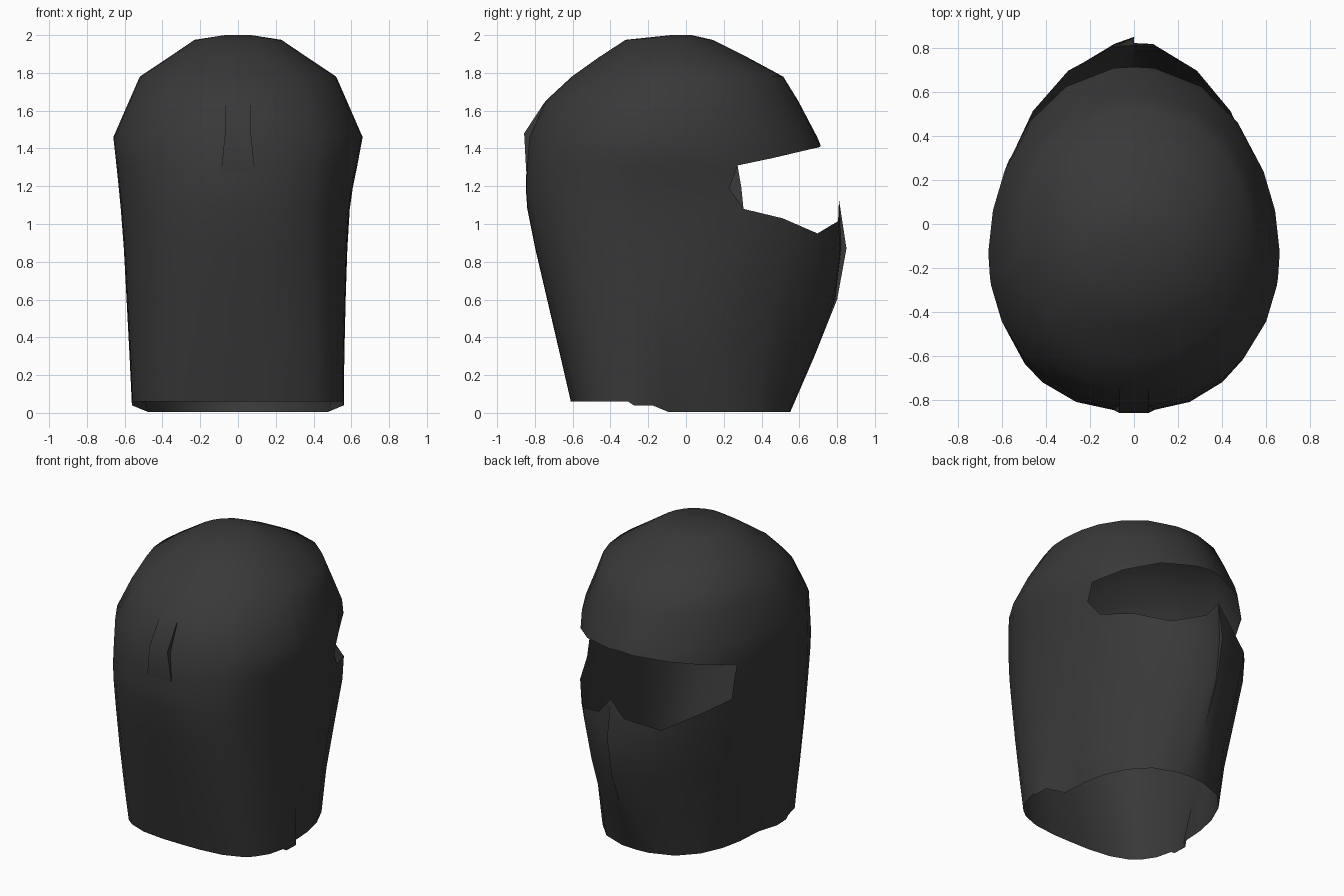
import bpy, bmesh, math

if "Cube" in bpy.data.objects:
    bpy.data.objects.remove(bpy.data.objects["Cube"])

dark = bpy.data.materials.new("matte charcoal")
dark.diffuse_color = (0.04, 0.04, 0.04, 1)
dark.use_nodes = True
dark.node_tree.nodes["Principled BSDF"].inputs["Base Color"].default_value = dark.diffuse_color

# Shell sections: height, half width front, half width back, front y, back y, widest y,
# squareness front, squareness back, front ridge, widening of the left side
SECTIONS = [
    (0.00, 0.475, 0.56, 0.55, -0.596, -0.14, 0.80, 0.62, 0.00, 1.00),
    (0.30, 0.553, 0.563, 0.68, -0.665, -0.14, 1.12, 0.65, 0.00, 1.02),
    (0.60, 0.57, 0.57, 0.78, -0.735, -0.14, 1.10, 0.70, 0.02, 1.035),
    (0.90, 0.58, 0.58, 0.805, -0.805, -0.14, 0.95, 0.77, 0.05, 1.045),
    (1.13, 0.595, 0.595, 0.785, -0.85, -0.14, 0.93, 0.83, 0.025, 1.05),
    (1.30, 0.63, 0.63, 0.76, -0.845, -0.14, 0.98, 0.90, 0.00, 1.02),
    (1.46, 0.66, 0.66, 0.695, -0.83, -0.14, 1.0, 0.96, 0.00, 1.00),
    (1.65, 0.577, 0.577, 0.595, -0.745, -0.11, 0.95, 0.95, 0.00, 1.00),
    (1.78, 0.52, 0.52, 0.515, -0.605, -0.06, 0.91, 0.93, 0.00, 1.00),
    (1.88, 0.37, 0.37, 0.33, -0.465, -0.07, 0.92, 0.93, 0.00, 1.00),
    (1.975, 0.23, 0.23, 0.14, -0.32, -0.09, 1.0, 1.0, 0.00, 1.00),
    (2.00, 0.07, 0.07, 0.03, -0.08, -0.03, 1.0, 1.0, 0.00, 1.00),
]


def lerp_table(table, v):
    """Linear lookup in rows sorted by their first value."""
    if v <= table[0][0]:
        return table[0][1:]
    for a, b in zip(table, table[1:]):
        if v <= b[0]:
            f = (v - a[0]) / (b[0] - a[0])
            return [p + (q - p) * f for p, q in zip(a[1:], b[1:])]
    return table[-1][1:]


# Edges of the eye opening: angle from the front, height
OPEN_END = 63
LOWER = [(0, 1.13), (8, 1.015), (28, 0.95), (47, 1.03), (OPEN_END, 1.08)]
UPPER = [(0, 1.415), (28, 1.388), (47, 1.35), (OPEN_END, 1.31)]


def bottom_z(t):
    # stepped lower rim
    return 0.005 if t <= 88 else 0.04 if t <= 98 else 0.06


def row_heights(t):
    lo, up = lerp_table(LOWER, t)[0], lerp_table(UPPER, t)[0]
    return [bottom_z(t), 0.3, 0.6, 0.87, lo, 1.19, up,
            1.46, 1.65, 1.78, 1.88, 1.975, 2.0]


def shell_point(t, side, z, recess):
    af, ab, yf, yb, yw, pf, pb, ridge, left = lerp_table(SECTIONS, z)
    s, c = math.sin(math.radians(t)), math.cos(math.radians(t))
    if t in (0, 180):
        s = 0.0
    front = c > 0
    a, p = (af, pf) if front else (ab, pb)
    x = side * a * abs(s) ** p * (left if side < 0 else 1)
    y = yw + math.copysign(abs(c) ** p, c) * ((yf - yw) if front else (yw - yb))
    y += ridge * (1 if t == 0 else 0.5 if t == 8 else 0)
    if recess and z < 1.1:
        y -= 0.6 * ridge          # one side of the chin seam sits lower
    return x, y, z


def finish(bm, name):
    me = bpy.data.meshes.new(name)
    bm.to_mesh(me)
    bm.free()
    ob = bpy.data.objects.new(name, me)
    bpy.context.collection.objects.link(ob)
    me.materials.append(dark)
    bpy.ops.object.select_all(action='DESELECT')
    ob.select_set(True)
    bpy.context.view_layer.objects.active = ob
    bpy.ops.object.shade_smooth_by_angle(angle=math.radians(45))
    return ob


# Helmet shell: columns run once around, with a doubled seam column at the front
half = [0, 8, 28, 47, OPEN_END, 76, 88, 91, 98, 101, 115, 131, 142, 159, 174, 180]
columns = [(t, 1, t == 0) for t in half] + [(t, -1, False) for t in half[-2::-1]]

bm = bmesh.new()
grid = []
for t, side, recess in columns:
    col = []
    for r, z in enumerate(row_heights(t)):
        # the opening ends in a point on one side
        tt = 67.5 if (r == 5 and t == OPEN_END and side > 0) else t
        col.append(bm.verts.new(shell_point(tt, side, z, recess)))
    grid.append(col)

n = len(grid)
for i in range(n):
    j = (i + 1) % n
    in_front = max(columns[i][0], columns[j][0]) <= OPEN_END
    for r in range(len(grid[0]) - 1):
        if in_front and r in (4, 5):
            continue              # eye opening
        bm.faces.new((grid[i][r], grid[j][r], grid[j][r + 1], grid[i][r + 1]))
bm.faces.new([c[-1] for c in grid])
bmesh.ops.remove_doubles(bm, verts=bm.verts, dist=0.0005)
bmesh.ops.delete(bm, geom=[v for v in bm.verts if not v.link_faces], context='VERTS')
bmesh.ops.recalc_face_normals(bm, faces=bm.faces)
top = max(bm.faces, key=lambda f: f.calc_center_median().z)
if top.normal.z < 0:
    bmesh.ops.reverse_faces(bm, faces=bm.faces)
finish(bm, "helmet_shell")

# Slightly raised spine on the back, fading into the shell at both ends
SPINE = [(1.28, 0.09, -0.846), (1.48, 0.068, -0.857), (1.64, 0.066, -0.752)]
bm = bmesh.new()
rows = []
for z, w, y in SPINE:
    rows.append([bm.verts.new(p) for p in
                 ((-w, y + 0.04, z), (-w, y, z), (w, y, z), (w, y + 0.04, z))])
for lo, hi in zip(rows, rows[1:]):
    for k in range(3):
        bm.faces.new((lo[k], lo[k + 1], hi[k + 1], hi[k]))
finish(bm, "back_spine")
